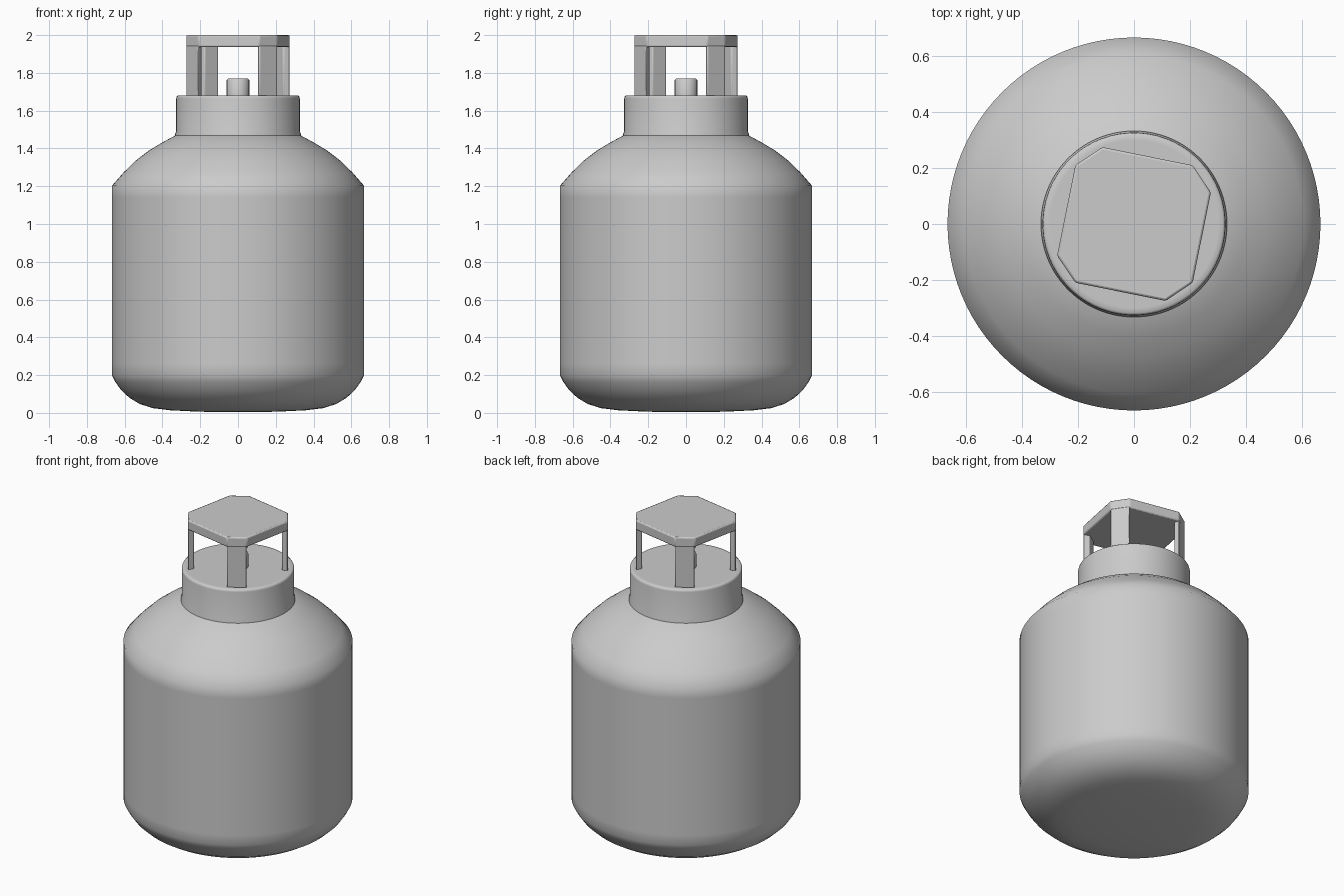
import bpy, bmesh, math
from mathutils import Vector, Matrix

if "Cube" in bpy.data.objects:
    bpy.data.objects.remove(bpy.data.objects["Cube"])


def finish(name, bm, angle):
    bmesh.ops.recalc_face_normals(bm, faces=bm.faces)
    mesh = bpy.data.meshes.new(name)
    bm.to_mesh(mesh)
    bm.free()
    ob = bpy.data.objects.new(name, mesh)
    bpy.context.collection.objects.link(ob)
    bpy.ops.object.select_all(action='DESELECT')
    ob.select_set(True)
    bpy.context.view_layer.objects.active = ob
    bpy.ops.object.shade_smooth_by_angle(angle=math.radians(angle))
    return ob


def lathe(name, profile, segments, angle):
    bm = bmesh.new()
    verts = [bm.verts.new((r, 0, z)) for r, z in profile]
    edges = [bm.edges.new(pair) for pair in zip(verts, verts[1:])]
    bmesh.ops.spin(bm, geom=verts + edges, axis=(0, 0, 1), cent=(0, 0, 0),
                   angle=math.tau, steps=segments)
    bmesh.ops.remove_doubles(bm, verts=bm.verts, dist=1e-4)
    return finish(name, bm, angle)


def prism(name, outline, z0, z1, bevel):
    bm = bmesh.new()
    face = bm.faces.new([bm.verts.new((p[0], p[1], z0)) for p in outline])
    top = bmesh.ops.extrude_face_region(bm, geom=[face], use_keep_orig=True)
    bmesh.ops.translate(bm, vec=(0, 0, z1 - z0),
                        verts=[v for v in top['geom'] if isinstance(v, bmesh.types.BMVert)])
    ob = finish(name, bm, 30)
    mod = ob.modifiers.new("soft_edges", 'BEVEL')
    mod.width, mod.segments, mod.limit_method = bevel, 2, 'ANGLE'
    return ob


# Tank with domed base and rounded shoulder
lathe("tank_body", [
    (0, 0.004), (0.12, 0.004), (0.24, 0.008), (0.36, 0.014), (0.45, 0.025),
    (0.52, 0.047), (0.575, 0.08), (0.62, 0.122), (0.65, 0.165), (0.667, 0.197),
    (0.667, 0.26), (0.667, 1.14), (0.667, 1.203), (0.605, 1.274), (0.54, 1.337),
    (0.47, 1.39), (0.40, 1.432), (0.33, 1.47), (0.25, 1.49), (0, 1.49)], 96, 60)

# Closed neck collar
lathe("neck_collar", [
    (0, 1.46), (0.333, 1.46), (0.333, 1.476), (0.327, 1.492), (0.327, 1.665),
    (0.325, 1.675), (0.318, 1.68), (0.30, 1.68), (0, 1.68)], 96, 50)

# Valve stub
lathe("valve", [(0, 1.67), (0.06, 1.67), (0.06, 1.762), (0.053, 1.77), (0, 1.77)], 24, 50)

# Handle: eight-sided plate on four corner legs
a, b = Vector((0.21, 0.21)), Vector((0.275, 0.113))
inward = -Vector((a.y - b.y, b.x - a.x)).normalized() * 0.035
leg = [a, b, b.lerp(a, 0.1) + inward, a.lerp(b, 0.15) + inward]
plate = []
for i in range(4):
    turn = Matrix.Rotation(-i * math.pi / 2, 2)
    plate += [turn @ a, turn @ b]
    prism(f"handle_leg_{i + 1}", [turn @ p for p in leg], 1.675, 1.945, 0.006)
prism("handle_plate", plate, 1.937, 2.0, 0.008)
